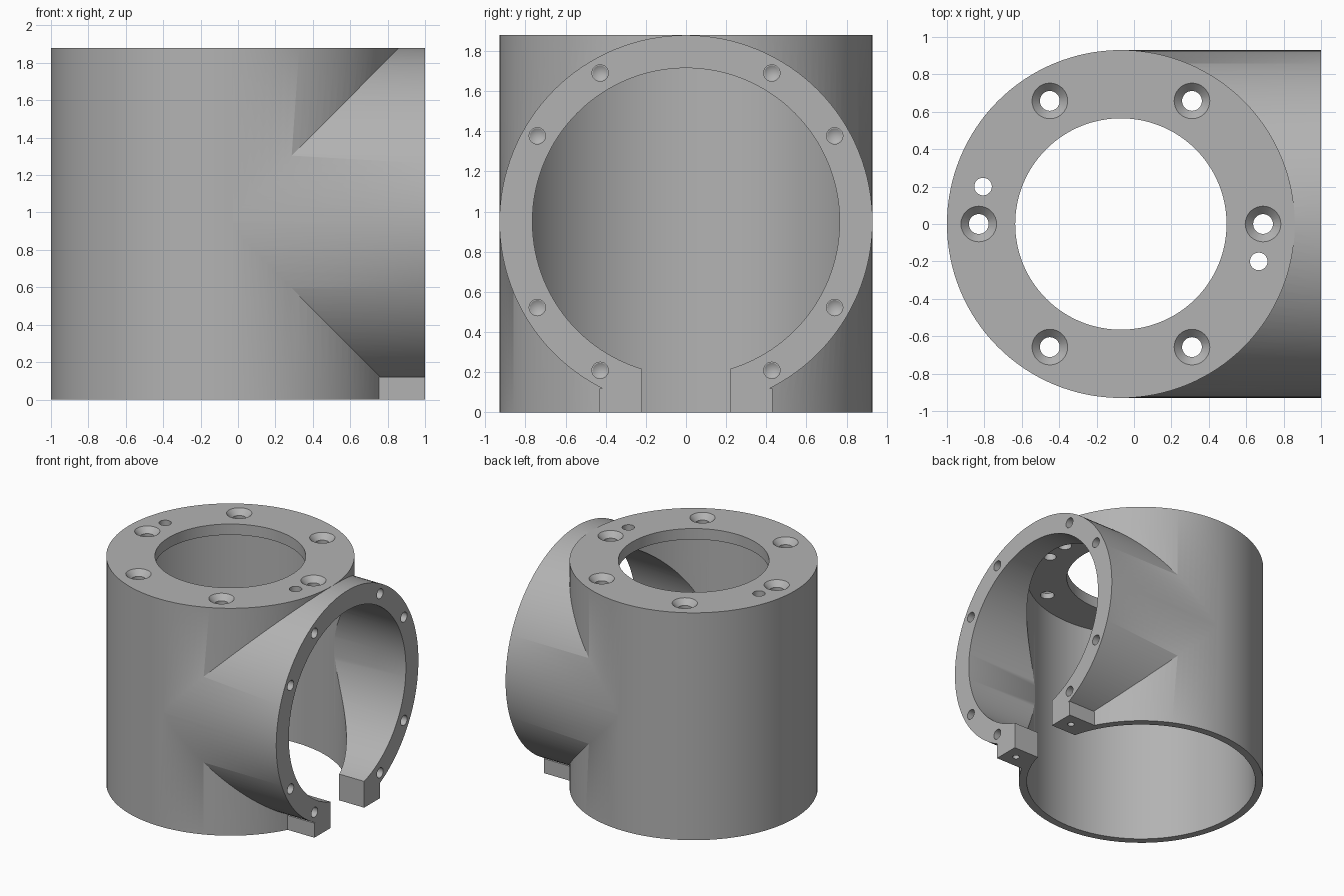
import bpy, math
from mathutils import Vector

if "Cube" in bpy.data.objects:
    bpy.data.objects.remove(bpy.data.objects["Cube"])

# Main dimensions
CX, H, R = -0.07, 1.88, 0.93
CZ = 0.95
BORE, BRANCH_BORE = 0.87, 0.765
PLATE_UNDER = 1.79

grey = bpy.data.materials.new("machined grey")
grey.use_nodes = True
colour = (0.45, 0.45, 0.45, 1)
grey.diffuse_color = colour
grey.node_tree.nodes["Principled BSDF"].inputs["Base Color"].default_value = colour


def cone(name, start, end, r1, r2, sides=128):
    """Round solid running from start to end."""
    a, b = Vector(start), Vector(end)
    bpy.ops.mesh.primitive_cone_add(vertices=sides, radius1=r1, radius2=r2,
                                    depth=(b - a).length, location=(a + b) / 2)
    o = bpy.context.object
    o.name = name
    o.rotation_euler = (b - a).to_track_quat('Z', 'Y').to_euler()
    return o


def rod(name, start, end, r, sides=128):
    return cone(name, start, end, r, r, sides)


def block(name, lo, hi):
    lo, hi = Vector(lo), Vector(hi)
    bpy.ops.mesh.primitive_cube_add(size=1, location=(lo + hi) / 2)
    o = bpy.context.object
    o.name = name
    o.scale = hi - lo
    return o


def combine(target, tool, operation):
    """Apply a boolean and discard the tool."""
    tool.hide_render = True
    m = target.modifiers.new(tool.name, 'BOOLEAN')
    m.object, m.operation, m.solver = tool, operation, 'EXACT'
    bpy.context.view_layer.objects.active = target
    bpy.ops.object.modifier_apply(modifier=m.name)
    bpy.data.objects.remove(tool)


# Outer body: upright barrel, side branch and two clamp feet
body = rod("tee_housing", (CX, 0, 0), (CX, 0, H), R)
combine(body, rod("branch", (CX, 0, CZ), (1, 0, CZ), R - 0.001), 'UNION')
for s in (-1, 1):
    y0, y1 = sorted((s * 0.2, s * 0.43))
    combine(body, block("foot", (0.72, y0, 0), (1, y1, 0.12)), 'UNION')

# Bores, top opening and slot between the feet
combine(body, rod("main_bore", (CX, 0, -0.1), (CX, 0, PLATE_UNDER), BORE), 'DIFFERENCE')
combine(body, rod("branch_bore", (CX, 0, CZ), (1.1, 0, CZ), BRANCH_BORE), 'DIFFERENCE')
combine(body, rod("top_opening", (CX, 0, 1.5), (CX, 0, 2), 0.565), 'DIFFERENCE')
combine(body, block("slot", (0.3, -0.22, -0.1), (1.1, 0.22, 0.4)), 'DIFFERENCE')

# Countersunk bolt holes around the top plate
for i in range(6):
    a = math.radians(60 * i)
    x, y = CX + 0.76 * math.cos(a), 0.76 * math.sin(a)
    combine(body, rod("bolt_hole", (x, y, 1.7), (x, y, 1.95), 0.053, 32), 'DIFFERENCE')
    combine(body, cone("countersink", (x, y, H - 0.045), (x, y, H + 0.01),
                       0.052, 0.105, 32), 'DIFFERENCE')

# Dowel holes, opposite each other
for s in (-1, 1):
    x, y = CX + s * 0.737, -s * 0.2
    combine(body, rod("dowel_hole", (x, y, 1.7), (x, y, 1.95), 0.047, 32), 'DIFFERENCE')

# Blind drilled holes in the branch face
for deg in (30, 60, 120, 150, 210, 240, 300, 330):
    a = math.radians(deg)
    y, z = 0.855 * math.cos(a), CZ + 0.855 * math.sin(a)
    drill = rod("face_hole", (1.05, y, z), (0.9, y, z), 0.041, 24)
    combine(body, drill, 'DIFFERENCE')
    combine(body, cone("drill_tip", (0.902, y, z), (0.877, y, z), 0.0405, 0, 24), 'DIFFERENCE')

# Blind holes under the feet
for s in (-1, 1):
    combine(body, rod("foot_hole", (0.9, s * 0.325, -0.05), (0.9, s * 0.325, 0.1),
                      0.026, 24), 'DIFFERENCE')

body.data.materials.clear()
body.data.materials.append(grey)
bpy.ops.object.select_all(action='DESELECT')
body.select_set(True)
bpy.context.view_layer.objects.active = body
bpy.ops.object.shade_smooth_by_angle(angle=math.radians(30))
